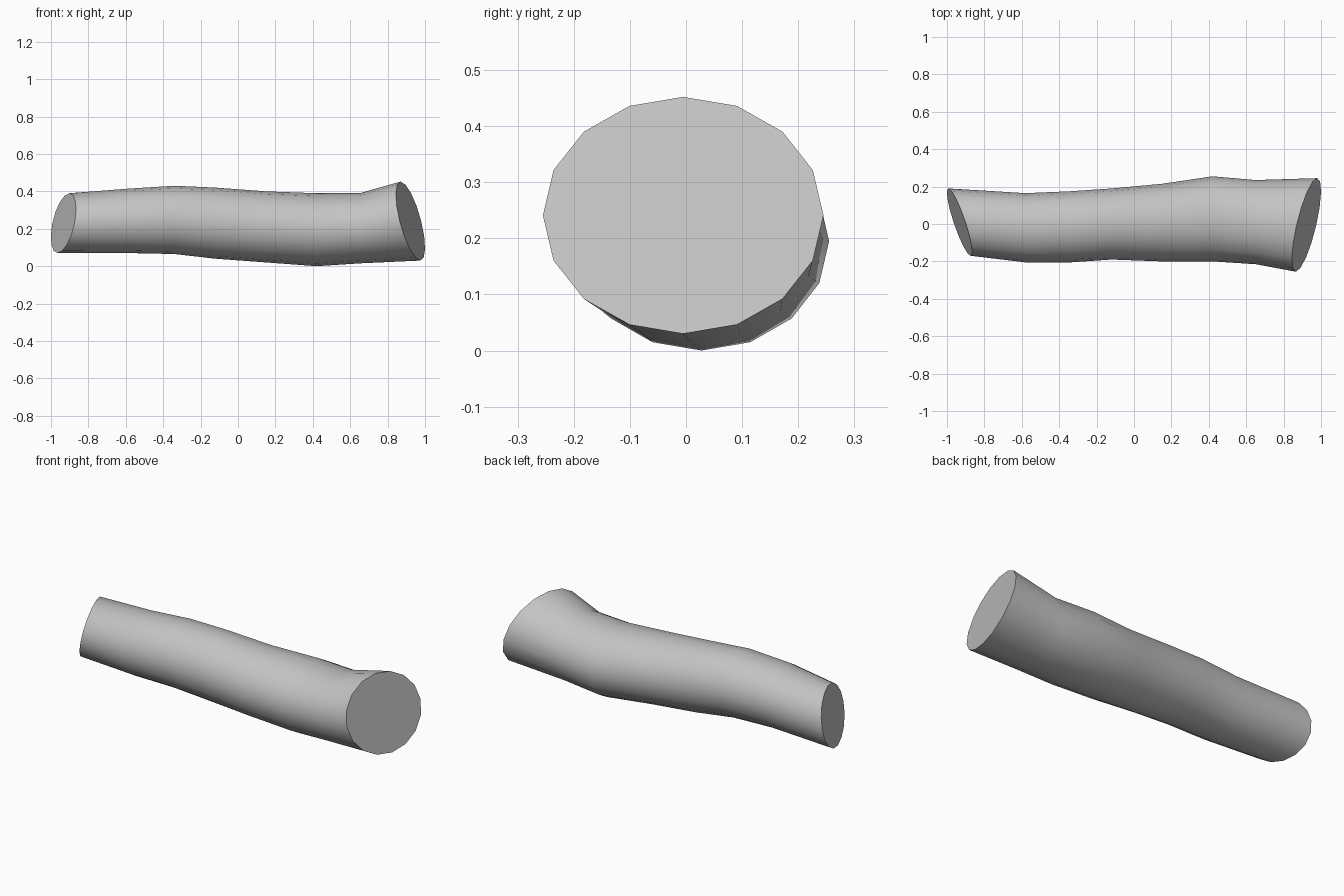
import bpy
import bmesh
from math import cos, sin, pi

cube = bpy.data.objects.get("Cube")
if cube:
    bpy.data.objects.remove(cube, do_unlink=True)

SIDES = 16

# One flat colour for the whole log
grey = bpy.data.materials.new("plain grey")
grey.use_nodes = True
colour = (0.55, 0.55, 0.55, 1)
grey.diffuse_color = colour
grey.node_tree.nodes["Principled BSDF"].inputs["Base Color"].default_value = colour

# Stations along the log: x, back/front extent, bottom/top extent
stations = [
    (-0.933, -0.17, 0.19, 0.07, 0.39),
    (-0.58, -0.205, 0.165, 0.07, 0.415),
    (-0.34, -0.205, 0.175, 0.065, 0.43),
    (-0.12, -0.19, 0.19, 0.04, 0.42),
    (0.15, -0.2, 0.215, 0.02, 0.4),
    (0.42, -0.2, 0.255, 0, 0.39),
    (0.65, -0.215, 0.235, 0.015, 0.39),
    (0.922, -0.255, 0.245, 0.03, 0.452),
]
# Slanted saw cuts at both ends: x shift per unit of y and z
left_cut = (-0.33, 0.2)
right_cut = (0.23, -0.25)


def add_ring(bm, station, cut):
    x, y_low, y_high, z_low, z_high = station
    y_mid, z_mid = (y_low + y_high) / 2, (z_low + z_high) / 2
    ring = []
    for i in range(SIDES):
        angle = 2 * pi * i / SIDES
        dy = cos(angle) * (y_high - y_low) / 2
        dz = sin(angle) * (z_high - z_low) / 2
        shift = cut[0] * dy + cut[1] * dz
        ring.append(bm.verts.new((x + shift, y_mid + dy, z_mid + dz)))
    return ring


# Bark: bridge neighbouring rings, then close the cut ends
bm = bmesh.new()
cuts = [left_cut] + [(0, 0)] * (len(stations) - 2) + [right_cut]
rings = [add_ring(bm, s, c) for s, c in zip(stations, cuts)]
for a, b in zip(rings, rings[1:]):
    for i in range(SIDES):
        j = (i + 1) % SIDES
        bm.faces.new((a[i], a[j], b[j], b[i]))
bm.faces.new(rings[0])
bm.faces.new(rings[-1])
bmesh.ops.recalc_face_normals(bm, faces=bm.faces)

mesh = bpy.data.meshes.new("log")
bm.to_mesh(mesh)
bm.free()
mesh.materials.append(grey)
log = bpy.data.objects.new("log", mesh)
bpy.context.collection.objects.link(log)

# Smooth bark with crisp cut edges
bpy.ops.object.select_all(action="DESELECT")
log.select_set(True)
bpy.context.view_layer.objects.active = log
bpy.ops.object.shade_smooth_by_angle(angle=pi / 4)
